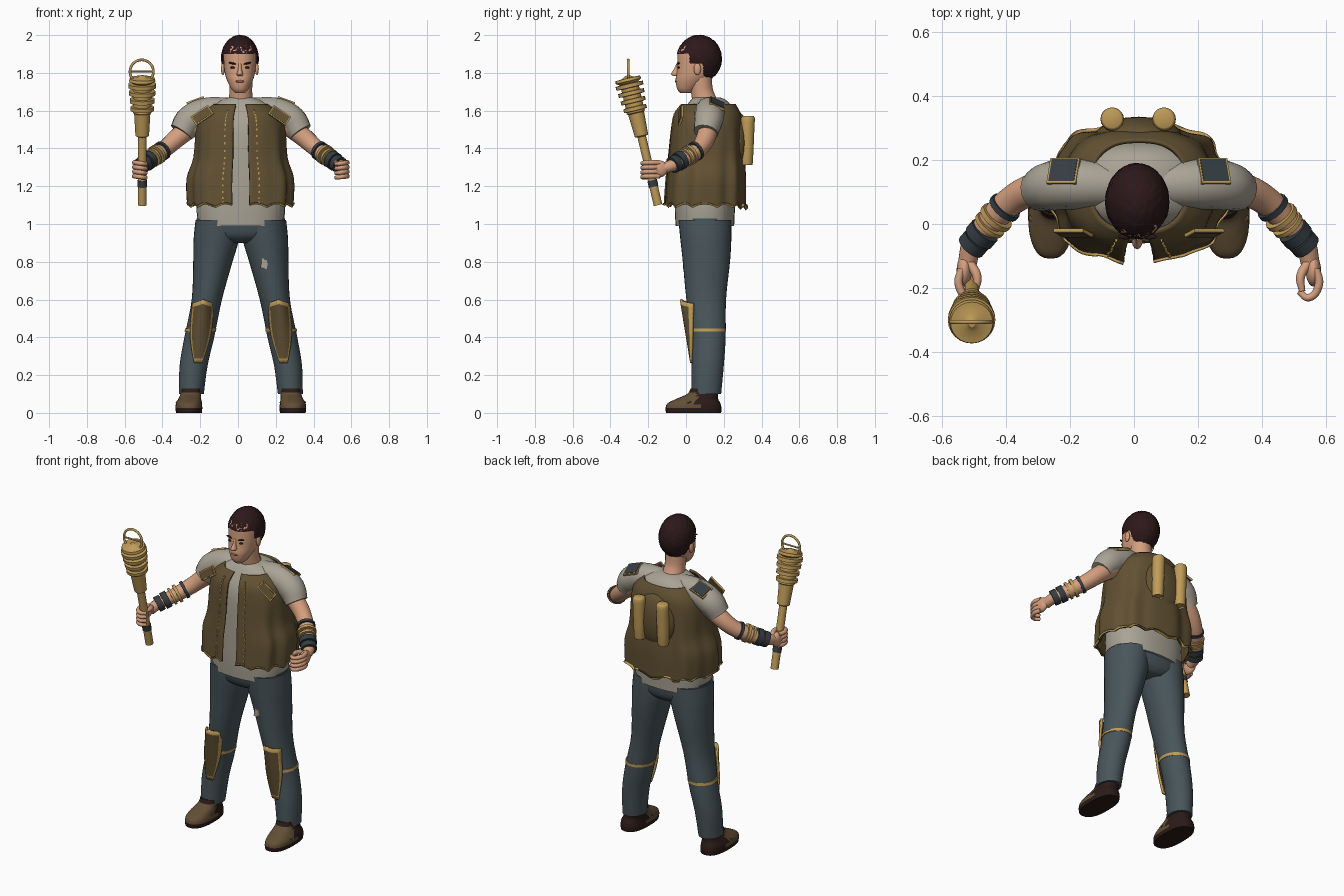
import bpy, bmesh, math, random
from mathutils import Vector, Matrix

random.seed(4)
if "Cube" in bpy.data.objects:
    bpy.data.objects.remove(bpy.data.objects["Cube"])
CX = 0.015  # body centre line


def material(name, *rgb):
    lin = [(c / 255) ** 2.2 for c in rgb] + [1]
    m = bpy.data.materials.new(name)
    m.use_nodes = True
    m.diffuse_color = lin
    m.node_tree.nodes["Principled BSDF"].inputs["Base Color"].default_value = lin
    return m


skin = material("skin", 212, 158, 126)
hair = material("dark hair", 48, 30, 32)
cloth = material("grey shirt", 168, 162, 148)
leather = material("brown leather", 98, 82, 54)
gold = material("brass", 190, 154, 88)
denim = material("slate trousers", 74, 86, 91)
wrap = material("dark wrap", 56, 63, 68)
shoe = material("shoe brown", 98, 80, 56)
sole = material("dark sole", 46, 32, 30)
lip = material("lip", 160, 96, 78)


def finish(ob, *mats, angle=50):
    for m in mats:
        ob.data.materials.append(m)
    bpy.ops.object.select_all(action="DESELECT")
    ob.select_set(True)
    bpy.context.view_layer.objects.active = ob
    bpy.ops.object.shade_smooth_by_angle(angle=math.radians(angle))
    return ob


def from_bmesh(name, bm, *mats, angle=50):
    bmesh.ops.recalc_face_normals(bm, faces=bm.faces)
    me = bpy.data.meshes.new(name)
    bm.to_mesh(me)
    bm.free()
    ob = bpy.data.objects.new(name, me)
    bpy.context.collection.objects.link(ob)
    return finish(ob, *mats, angle=angle)


def spline(rows, steps=4):
    """Smoothly fill in rows of numbers between key rows."""
    out = []
    for i in range(len(rows) - 1):
        a, b, c, d = rows[max(i - 1, 0)], rows[i], rows[i + 1], rows[min(i + 2, len(rows) - 1)]
        for k in range(steps):
            t = k / steps
            out.append([q + .5 * t * (r - p + t * (2*p - 5*q + 4*r - s + t * (3*(q - r) + s - p)))
                        for p, q, r, s in zip(a, b, c, d)])
    return out + [list(rows[-1])]


def power(v, p):
    return math.copysign(abs(v) ** (2 / p), v)


def loft(name, rows, *mats, p=2, n=32, steps=4, rule=None, angle=50):
    """Stack of oval rings: z, x, y, x radius, y radius."""
    bm, rings = bmesh.new(), []
    for z, x, y, rx, ry in spline(rows, steps):
        rings.append([bm.verts.new((x + rx * power(math.cos(2*math.pi*i/n), p),
                                    y + ry * power(math.sin(2*math.pi*i/n), p), z)) for i in range(n)])
    for a, b in zip(rings, rings[1:]):
        for i in range(n):
            bm.faces.new((a[i], a[i-1], b[i-1], b[i]))
    bm.faces.new(rings[0])
    bm.faces.new(rings[-1])
    if rule:
        for f in bm.faces:
            f.material_index = rule(f.calc_center_median())
    return from_bmesh(name, bm, *mats, angle=angle)


def tube(name, pts, mat):
    """Smooth tube through points x, y, z, radius."""
    cu = bpy.data.curves.new(name, "CURVE")
    cu.dimensions, cu.bevel_depth, cu.bevel_resolution = "3D", 1, 5
    cu.resolution_u, cu.use_fill_caps = 6, True
    sp = cu.splines.new("BEZIER")
    sp.bezier_points.add(len(pts) - 1)
    for bp, (x, y, z, r) in zip(sp.bezier_points, pts):
        bp.co, bp.radius = (x, y, z), r
        bp.handle_left_type = bp.handle_right_type = "AUTO"
    ob = bpy.data.objects.new(name, cu)
    bpy.context.collection.objects.link(ob)
    bpy.ops.object.select_all(action="DESELECT")
    ob.select_set(True)
    bpy.context.view_layer.objects.active = ob
    bpy.ops.object.convert(target="MESH")
    return finish(bpy.context.object, mat)


def ball(name, loc, size, mat, rot=0):
    bm = bmesh.new()
    bmesh.ops.create_icosphere(bm, subdivisions=3, radius=1, matrix=Matrix.LocRotScale(
        Vector(loc), Matrix.Rotation(rot, 3, "Y"), Vector(size)))
    return from_bmesh(name, bm, mat)


def panel(name, loc, size, rot, mat):
    """Flat patch on a slightly larger brass backing."""
    bm = bmesh.new()
    turn = (Matrix.Rotation(rot[1], 3, "Y") @ Matrix.Rotation(rot[0], 3, "X"))
    for k, (grow, thick) in enumerate(((.012, .7), (0, 1))):
        s = Vector([d + grow if d > .02 else d * thick for d in size])
        made = bmesh.ops.create_cube(bm, size=1, matrix=Matrix.LocRotScale(Vector(loc), turn, s))
        for f in {f for v in made["verts"] for f in v.link_faces}:
            f.material_index = k
    return from_bmesh(name, bm, gold, mat)


# Shirt body, neck and head
loft("shirt", [(.99, CX, .1, .225, .155), (1.1, CX, .1, .235, .16), (1.3, CX, .105, .22, .165),
               (1.5, CX, .11, .21, .16), (1.6, CX, .12, .19, .13), (1.65, CX, .12, .12, .1),
               (1.67, CX, .11, .065, .07)], cloth, p=2.4)
tube("neck", [(CX, .11, 1.62, .068), (CX, .085, 1.7, .06), (CX, .075, 1.8, .062)], skin)
HX = .01
loft("head", [(1.693, HX, .0, .025, .03), (1.715, HX, .005, .045, .052), (1.76, HX, .03, .068, .085),
              (1.8, HX, .05, .08, .1), (1.86, HX, .058, .086, .104), (1.92, HX, .062, .084, .103),
              (1.965, HX, .066, .06, .075), (1.985, HX, .068, .02, .03)], skin, p=2.2)
loft("nose", [(1.783, HX, -.045, .012, .012), (1.792, HX, -.052, .017, .027),
              (1.82, HX, -.046, .01, .018), (1.85, HX, -.04, .008, .01)], skin, n=12)
ball("mouth", (HX, -.051, 1.755), (.023, .008, .007), lip)
for side, s in (("left", 1), ("right", -1)):
    ball(side + "_ear", (HX + s * .09, .06, 1.82), (.01, .019, .032), skin)
    ball(side + "_eye", (HX + s * .036, -.038, 1.828), (.016, .007, .006), sole)
    ball(side + "_eyebrow", (HX + s * .038, -.04, 1.85), (.023, .008, .005), hair, rot=-s * .22)

# Cropped, tousled hair
bm = bmesh.new()
bmesh.ops.create_icosphere(bm, subdivisions=5, radius=1)
for v in bm.verts:
    v.co *= 1 + random.uniform(-.018, .012)
    v.co = Vector((HX + v.co.x * .1, .07 + v.co.y * .12, 1.875 + v.co.z * .126))
bald = [v for v in bm.verts if v.co.z < (1.895 if v.co.y < .015 else 1.845 if v.co.y < .085 else 1.765)]
bmesh.ops.delete(bm, geom=bald, context="VERTS")
from_bmesh("hair", bm, hair)

# Open vest with folds and a scalloped brass hem
VEST = [(1.085, .1, .272, .212), (1.1, .1, .274, .212), (1.24, .105, .276, .208), (1.35, .107, .245, .2),
        (1.5, .11, .236, .19), (1.58, .112, .212, .178), (1.635, .118, .15, .145)]


def vest_point(a, z, cy, rx, ry):
    low = min(1, max(0, (1.55 - z) / .3))
    f = 1 + (.028 * math.cos(8 * a) + .016 * math.cos(13 * a + 1)) * low
    lift = .018 * abs(math.sin(7 * a)) * max(0, (1.2 - z) / .11)
    return Vector((CX + rx * f * power(math.sin(a), 2.5), cy - ry * f * power(math.cos(a), 2.5), z + lift))


rows, N = spline(VEST), 110
bm = bmesh.new()
grid = [[bm.verts.new(vest_point(.11 + (2 * math.pi - .22) * i / N, *r)) for i in range(N + 1)] for r in rows]
for j in range(len(rows) - 1):
    for i in range(N):
        f = bm.faces.new((grid[j][i], grid[j][i+1], grid[j+1][i+1], grid[j+1][i]))
        f.material_index = int(j < 2)
vest = from_bmesh("vest", bm, leather, gold)
solid = vest.modifiers.new("thickness", "SOLIDIFY")
solid.thickness, solid.offset = .012, -1

# Brass stitching down the vest fronts
bm = bmesh.new()
for r in rows[4:-3]:
    for a in (.28, -.28):
        bmesh.ops.create_cube(bm, size=1, matrix=Matrix.LocRotScale(
            vest_point(a, *r), None, Vector((.007, .009, .012))))
from_bmesh("vest_stitches", bm, gold)

# Backpack with two brass canisters
ball("backpack", (CX, .275, 1.43), (.135, .06, .165), leather)
for x in (-.068, .094):
    loft("canister", [(1.32, x, .322, .027, .027), (1.325, x, .322, .032, .032), (1.5, x, .326, .036, .036),
                      (1.56, x, .328, .036, .036), (1.572, x, .328, .028, .028)], gold, n=20, steps=2)

# Trouser seat
loft("trouser_seat", [(.9, CX, .115, .1, .09), (.94, CX, .105, .215, .13), (1.03, CX, .1, .235, .145)],
     denim, p=2.3)

for side, s in (("left", 1), ("right", -1)):
    def at(x):
        return CX + s * x

    # Sleeve, arm and hand
    tube(side + "_sleeve", [(at(.05), .12, 1.6, .07), (at(.19), .125, 1.59, .079),
                            (at(.27), .12, 1.55, .078), (at(.315), .105, 1.485, .066)], cloth)
    tube(side + "_arm", [(at(.2), .12, 1.56, .06), (at(.32), .11, 1.47, .052), (at(.4), .07, 1.4, .046),
                         (at(.46), .01, 1.355, .042), (at(.52), -.06, 1.315, .032),
                         (at(.535), -.12, 1.295, .03)], skin)
    ball(side + "_palm", (at(.545), -.145, 1.292), (.024, .05, .046), skin)
    for k in range(4):
        z = 1.253 + .024 * k
        tube(side + "_finger", [(at(.553), -.14, z, .013), (at(.562), -.19, z, .013),
                                (at(.53), -.23, z - .004, .012), (at(.5), -.21, z - .008, .01)], skin)
    tube(side + "_thumb", [(at(.53), -.12, 1.31, .016), (at(.505), -.165, 1.325, .014),
                           (at(.51), -.21, 1.325, .01)], skin)

    # Forearm bands
    a, b = Vector((at(.42), .05, 1.385)), Vector((at(.523), -.07, 1.312))
    for t0, t1, r, m in ((-.06, .04, .053, wrap), (.2, .3, .055, gold), (.4, .48, .052, gold),
                         (.58, .78, .05, wrap), (.82, 1.02, .046, wrap)):
        tube(side + "_forearm_band", [(*a.lerp(b, t0), r), (*a.lerp(b, t1), r)], m)

    # Shoulder patch and chest flap
    panel(side + "_shoulder_patch", (at(.235), .165, 1.638), (.085, .075, .016), (-.45, s * .35), wrap)
    panel(side + "_chest_flap", (at(.205), -.028, 1.575), (.1, .016, .045), (-.3, s * .6), leather)

    # Trouser leg
    loft(side + "_trouser_leg", [(.1, at(.262), .108, .066, .078), (.25, at(.25), .115, .074, .085),
                                 (.4, at(.22), .12, .079, .09), (.6, at(.18), .107, .08, .105),
                                 (.8, at(.148), .108, .104, .125), (.92, at(.13), .105, .12, .135),
                                 (1.02, at(.125), .1, .115, .14)], denim)
    loft(side + "_knee_strap", [(.43, at(.215), .118, .083, .094), (.447, at(.212), .118, .083, .094)],
         gold, steps=1)

    # Curved knee guard with brass rim
    bm = bmesh.new()
    U, V = 10, 14
    g = []
    for j in range(V + 1):
        t = j / V
        w = .022 + .038 * math.sin(min(1, t * 1.5) * math.pi / 2)
        g.append([bm.verts.new((at(.226 - .026 * t + w * u), .022 - .055 * t + .07 * t * u * u,
                                .265 + .315 * t + .02 * t * (1 - abs(u))))
                  for u in [2 * i / U - 1 for i in range(U + 1)]])
    for j in range(V):
        for i in range(U):
            f = bm.faces.new((g[j][i], g[j][i+1], g[j+1][i+1], g[j+1][i]))
            f.material_index = int(i in (0, U - 1) or j in (0, V - 1))
    guard = from_bmesh(side + "_knee_guard", bm, leather, gold)
    guard.modifiers.new("thickness", "SOLIDIFY").thickness = .014

    # Shoe with dark heel and sole
    loft(side + "_shoe", [(0, at(.275), .04, .068, .146), (.025, at(.275), .04, .071, .148),
                          (.05, at(.275), .042, .068, .14), (.075, at(.27), .06, .06, .11),
                          (.1, at(.265), .088, .055, .082), (.13, at(.262), .1, .056, .074)],
         shoe, sole, p=2.5, rule=lambda c: int(c.z < .022 or c.y > .06 or c.z > .105))
    tube(side + "_shoe_strap", [(at(.275 + .062 * x), .0 + .02 * x * x, .079 - .03 * x * x, .012)
                                for x in (-1, -.5, 0, .5, 1)], shoe)

# Mended patch on the trousers
panel("trouser_patch", (.14, -.012, .79), (.022, .01, .04), (0, .2), cloth).data.materials[0] = cloth

# Brass torch staff, tilted forward
profile = [(0, .023), (.372, .023), (.378, .036), (.5, .043), (.505, .05)]
for h, r in ((.525, .062), (.568, .066), (.61, .07), (.65, .074)):
    profile += [(h - .012, .048), (h - .01, r), (h + .01, r), (h + .012, .048)]
profile += [(.675, .07), (.69, .066), (.692, .03), (.705, .012)]
staff = loft("torch_staff", [(h, 0, 0, r, r) for h, r in profile], gold, n=24, steps=1, angle=35)
grip = loft("staff_grip", [(h, 0, 0, .026, .026) for h in (.1, .135)], wrap, n=24, steps=1)
for ob in (staff, grip):
    ob.location, ob.rotation_euler = (-.507, -.148, 1.1), (.234, 0, 0)
bpy.ops.mesh.primitive_torus_add(major_radius=.062, minor_radius=.007, major_segments=32, minor_segments=8,
                                 location=(-.51, -.306, 1.807), rotation=(math.pi / 2, 0, 0))
bpy.context.object.name = "staff_ring"
finish(bpy.context.object, gold)
tube("staff_ring_bar", [(-.572, -.306, 1.807, .005), (-.448, -.306, 1.807, .005)], gold)
